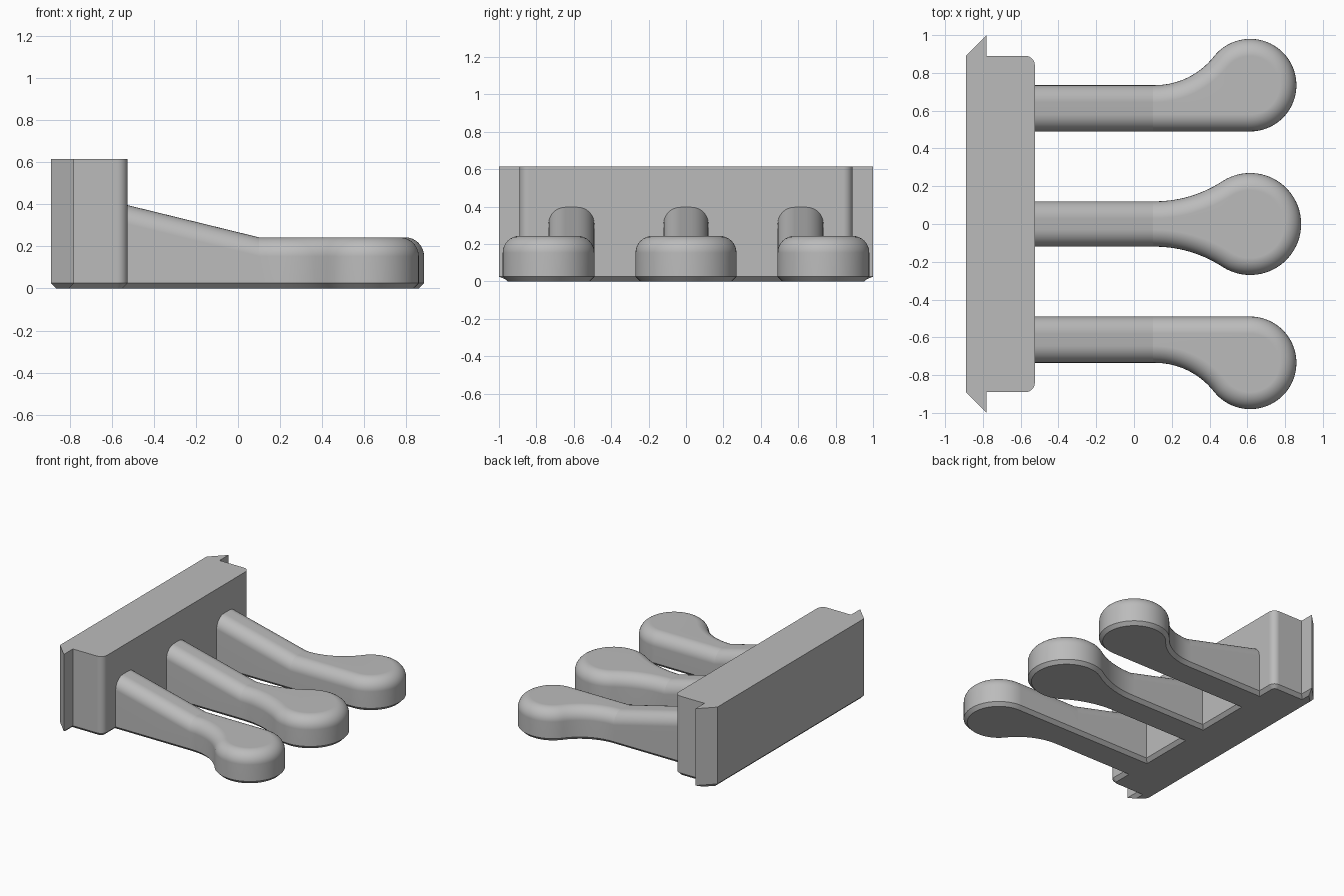
import bpy, bmesh, math
from mathutils import Vector

cube = bpy.data.objects.get("Cube")
if cube:
    bpy.data.objects.remove(cube, do_unlink=True)

CHAMFER, FILLET = 0.025, 0.09
ROOT, BREAK, FLARE, HEAD_X = -0.6, 0.1, 0.11, 0.615

grey = bpy.data.materials.new("plain_grey")
grey.use_nodes = True
grey.diffuse_color = (0.5, 0.5, 0.5, 1)
grey.node_tree.nodes["Principled BSDF"].inputs["Base Color"].default_value = (0.5, 0.5, 0.5, 1)


def arc(cx, cy, r, a0, a1, n):
    steps = [a0 + (a1 - a0) * i / n for i in range(n + 1)]
    return [Vector((cx + r * math.cos(a), cy + r * math.sin(a))) for a in steps]


def offset(path, d, closed):
    """Mitred inward offset of a counter-clockwise path."""
    out, n = [], len(path)
    for i, p in enumerate(path):
        before = path[i - 1] if closed or i > 0 else None
        after = path[(i + 1) % n] if closed or i < n - 1 else None
        normals = []
        for a, b in ((before, p), (p, after)):
            if a is not None and b is not None:
                t = (b - a).normalized()
                normals.append(Vector((-t.y, t.x)))
        m = (normals[0] + normals[-1]).normalized()
        out.append(p + m * d / m.dot(normals[0]))
    return out


def loft(name, path, rings, top, closed):
    """Stack inset copies of an outline; top(x) gives the upper height."""
    bm = bmesh.new()
    grid = []
    for inset, z, from_top in rings:
        pts = offset(path, inset, closed)
        grid.append([bm.verts.new((p.x, p.y, top(p.x) - z if from_top else z)) for p in pts])
    n = len(path)
    for low, high in zip(grid, grid[1:]):
        for i in range(n if closed else n - 1):
            j = (i + 1) % n
            bm.faces.new((low[i], low[j], high[j], high[i]))
    bm.faces.new(grid[0][::-1])
    last = grid[-1]
    if closed:
        bm.faces.new(last)
    else:
        # sloped top, flat top and hidden root end
        bm.faces.new((last[0], last[1], last[-2], last[-1]))
        bm.faces.new(last[1:-1])
        bm.faces.new([r[0] for r in grid] + [r[-1] for r in reversed(grid)])
        for e in bm.edges:
            if all(abs(v.co.x - BREAK) < 1e-4 for v in e.verts):
                e.smooth = False
    bmesh.ops.recalc_face_normals(bm, faces=bm.faces)
    mesh = bpy.data.meshes.new(name)
    bm.to_mesh(mesh)
    bm.free()
    mesh.materials.append(grey)
    ob = bpy.data.objects.new(name, mesh)
    bpy.context.collection.objects.link(ob)
    bpy.ops.object.select_all(action='DESELECT')
    ob.select_set(True)
    bpy.context.view_layer.objects.active = ob
    bpy.ops.object.shade_smooth_by_angle(angle=math.radians(30), keep_sharp_edges=True)
    weighted = ob.modifiers.new("weighted_normals", 'WEIGHTED_NORMAL')
    weighted.keep_sharp = True
    return ob


def flank(edge, r):
    """One side of an arm up to its round head, and the angle where they meet."""
    pts = [Vector((ROOT, edge)), Vector((BREAK, edge))]
    if r - edge < 0.001:
        return pts, math.pi / 2
    d = HEAD_X - FLARE
    big = (d * d + edge * edge - r * r) / (2 * (r - edge))
    a = math.atan2(edge + big, -d)
    return pts + arc(FLARE, edge + big, big, -math.pi / 2, a - math.pi, 14)[:-1], a


def arm(name, y, r, left_edge, right_edge):
    left, a_left = flank(left_edge, r)
    right, a_right = flank(right_edge, r)
    path = [Vector((p.x, -p.y)) for p in right]
    path += arc(HEAD_X, 0, r, -a_right, a_left, 48) + left[::-1]
    path = [p + Vector((0, y)) for p in path]
    rings = [(CHAMFER, 0, False), (0, CHAMFER, False)]
    for i in range(9):
        t = math.pi / 2 * i / 8
        rings.append((FILLET * (1 - math.cos(t)), FILLET * (1 - math.sin(t)), True))
    loft(name, path, rings, lambda x: 0.243 + 0.245 * max(0, BREAK - x), False)


# Mounting block with flared rear lips
half = arc(-0.575, 0.84, 0.05, 0, math.pi / 2, 8)
half += [Vector(p) for p in ((-0.78, 0.89), (-0.78, 1.0), (-0.89, 0.89))]
outline = half + [Vector((p.x, -p.y)) for p in reversed(half)]
loft("mounting_block", outline,
     [(CHAMFER, 0, False), (0, CHAMFER, False), (0, 0, True)], lambda x: 0.615, True)

# Three arms with round heads
arm("middle_arm", 0, 0.27, 0.12, 0.12)
arm("left_arm", 0.735, 0.245, 0, 0.245)
arm("right_arm", -0.735, 0.245, 0.245, 0)
